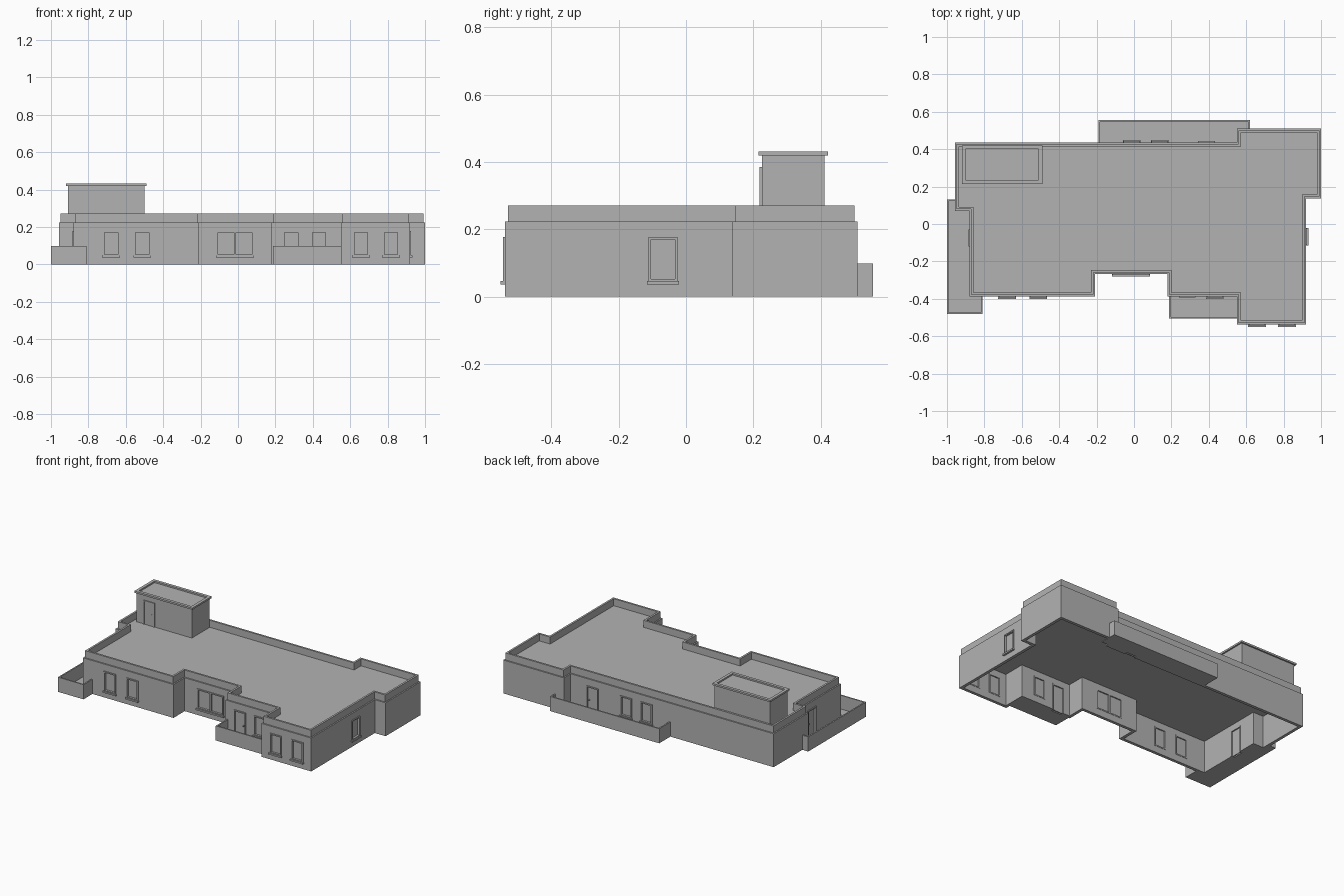
import bpy
import bmesh
from mathutils import Vector

cube = bpy.data.objects.get("Cube")
if cube:
    bpy.data.objects.remove(cube, do_unlink=True)

GREY = (0.45, 0.45, 0.45, 1)
plaster = bpy.data.materials.new("grey plaster")
plaster.use_nodes = True
plaster.diffuse_color = GREY
plaster.node_tree.nodes["Principled BSDF"].inputs["Base Color"].default_value = GREY


def finish(name, bm):
    bmesh.ops.recalc_face_normals(bm, faces=bm.faces)
    mesh = bpy.data.meshes.new(name)
    bm.to_mesh(mesh)
    bm.free()
    mesh.materials.append(plaster)
    obj = bpy.data.objects.new(name, mesh)
    bpy.context.collection.objects.link(obj)
    return obj


def add_box(bm, a, b):
    lo = [min(p) for p in zip(a, b)]
    hi = [max(p) for p in zip(a, b)]
    verts = bmesh.ops.create_cube(bm, size=1)["verts"]
    for v in verts:
        v.co = [hi[i] if v.co[i] > 0 else lo[i] for i in range(3)]


def boxes(name, pairs):
    bm = bmesh.new()
    for a, b in pairs:
        add_box(bm, a, b)
    return finish(name, bm)


def inset(outline, d):
    """Move a counter-clockwise right-angled outline inward by d."""
    result = []
    for i, p in enumerate(outline):
        p = Vector(p)
        e1 = (p - Vector(outline[i - 1])).normalized()
        e2 = (Vector(outline[(i + 1) % len(outline)]) - p).normalized()
        result.append(p + d * Vector((-e1.y - e2.y, e1.x + e2.x)))
    return result


def ring(name, outline, d_out, d_in, z0, z1):
    bm = bmesh.new()
    loops = [[bm.verts.new((p.x, p.y, z)) for p in inset(outline, d)]
             for d, z in ((d_out, z0), (d_out, z1), (d_in, z1), (d_in, z0))]
    n = len(outline)
    for k in range(4):
        a, b = loops[k], loops[(k + 1) % 4]
        for i in range(n):
            j = (i + 1) % n
            bm.faces.new((a[i], a[j], b[j], b[i]))
    return finish(name, bm)


def slab(name, outline, d, z0, z1):
    bm = bmesh.new()
    face = bm.faces.new([bm.verts.new((p.x, p.y, z0)) for p in inset(outline, d)])
    top = bmesh.ops.extrude_face_region(bm, geom=[face])["geom"]
    for v in top:
        if isinstance(v, bmesh.types.BMVert):
            v.co.z = z1
    return finish(name, bm)


def rect(x0, y0, x1, y1):
    return [(x0, y0), (x1, y0), (x1, y1), (x0, y1)]


# Main building: open-bottomed walls, roof and parapet
WALL, EAVES = 0.02, 0.224
plan = [(-0.88, -0.387), (-0.208, -0.387), (-0.208, -0.268), (0.178, -0.268),
        (0.178, -0.387), (0.55, -0.387), (0.55, -0.538), (0.92, -0.538),
        (0.92, 0.137), (1, 0.137), (1, 0.51), (0.55, 0.51),
        (0.55, 0.437), (-0.957, 0.437), (-0.957, 0.07), (-0.88, 0.07)]
walls = ring("outer_walls", plan, 0, WALL, 0, EAVES)
slab("roof", plan, WALL, EAVES - 0.008, EAVES)
ring("parapet", plan, 0.009, 0.022, EAVES, 0.271)

# Windows and doors, set into openings cut through the walls
cutter_bm = bmesh.new()
HEAD, SILL = 0.178, 0.044


def opening(name, side, wall, c0, c1, door=False, base=0.0, head=HEAD, cut=True, mullion=False):
    """side is the wall's outward direction: front, back, left (+x) or right (-x)."""
    sign = 1 if side in ("back", "left") else -1

    def at(u, depth, z):
        w = wall + sign * depth
        return (u, w, z) if side in ("front", "back") else (w, u, z)

    f, out, back = 0.008, 0.006, -WALL - 0.002
    z0 = base if door else SILL
    parts = [(at(c0, back, z0), at(c0 + f, out, head)),
             (at(c1 - f, back, z0), at(c1, out, head)),
             (at(c0 + f, back, head - f), at(c1 - f, out, head)),
             (at(c0 + f, -0.014, z0), at(c1 - f, -0.008 if cut else 0.002, head - f))]
    if door:
        # Door handle
        h = z0 + 0.45 * (head - z0)
        parts.append((at(c1 - 0.022, -0.01, h), at(c1 - 0.016, 0.004, h + 0.006)))
    else:
        # Bottom rail and projecting sill
        parts.append((at(c0 + f, back, z0), at(c1 - f, out, z0 + f)))
        parts.append((at(c0 - 0.004, -0.01, z0 - 0.007), at(c1 + 0.004, 0.013, z0 + 0.003)))
    if mullion:
        m = (c0 + c1) / 2
        parts.append((at(m - 0.005, back, z0 + f), at(m + 0.005, out - 0.002, head - f)))
    boxes(name, parts)
    if cut:
        add_box(cutter_bm, at(c0 + 0.003, 0.02, z0 - 0.01 if door else z0 + 0.003),
                at(c1 - 0.003, -0.04, head - 0.003))


for i, (wall, a, b) in enumerate([(-0.387, -0.723, -0.634), (-0.387, -0.556, -0.469),
                                  (-0.387, 0.39, 0.475), (-0.538, 0.614, 0.701),
                                  (-0.538, 0.774, 0.862)]):
    opening(f"front_window_{i + 1}", "front", wall, a, b)
opening("wide_front_window", "front", -0.268, -0.114, 0.082, mullion=True)
opening("front_door", "front", -0.387, 0.24, 0.33, door=True)
opening("back_window_1", "back", 0.437, -0.056, 0.031)
opening("back_window_2", "back", 0.437, 0.094, 0.181)
opening("back_door", "back", 0.437, 0.342, 0.434, door=True)
opening("left_window", "left", 0.92, -0.112, -0.025)
opening("right_door", "right", -0.88, -0.12, -0.03, door=True)

cutter = finish("opening_cutter", cutter_bm)
cutter.hide_render = True
mod = walls.modifiers.new("openings", "BOOLEAN")
mod.operation = "DIFFERENCE"
mod.solver = "EXACT"
mod.object = cutter
bpy.context.view_layer.objects.active = walls
bpy.ops.object.modifier_apply(modifier=mod.name)
bpy.data.objects.remove(cutter, do_unlink=True)

# Stair tower on the roof with a rimmed cap
tower = rect(-0.91, 0.225, -0.5, 0.411)
slab("stair_tower", tower, 0, EAVES, 0.422)
ring("stair_tower_rim", tower, -0.01, 0.01, 0.42, 0.432)
opening("stair_tower_door", "front", 0.225, -0.86, -0.775, door=True,
        base=EAVES, head=0.385, cut=False)

# Terraces: thin floor with low walls on the open sides
T, LOW = 0.009, 0.098


def terrace(name, floor, runs):
    (x0, y0), (x1, y1) = floor
    boxes(name + "_floor", [((x0, y0, 0), (x1, y1, 0.006))])
    boxes(name + "_wall", [((a[0], a[1], 0), (b[0], b[1], LOW)) for a, b in runs])


terrace("back_terrace", ((-0.19, 0.437), (0.62, 0.555)),
        [((-0.19, 0.437), (-0.19 + T, 0.555)),
         ((-0.19 + T, 0.555 - T), (0.62 - T, 0.555)),
         ((0.62 - T, 0.51), (0.62, 0.555))])
terrace("front_porch", ((0.188, -0.505), (0.55, -0.387)),
        [((0.188, -0.505), (0.188 + T, -0.387)),
         ((0.188 + T, -0.505), (0.55, -0.505 + T))])
terrace("right_terrace", ((-1, -0.482), (-0.88, 0.07)),
        [((-1, -0.482), (-1 + T, 0.132)),
         ((-1 + T, -0.482), (-0.81, -0.482 + T)),
         ((-0.81 - T, -0.482 + T), (-0.81, -0.387)),
         ((-1 + T, 0.132 - T), (-0.957, 0.132))])
boxes("right_terrace_floor_ends", [((-0.88, -0.482, 0), (-0.81, -0.387, 0.006)),
                                   ((-1, 0.07, 0), (-0.957, 0.132, 0.006))])
